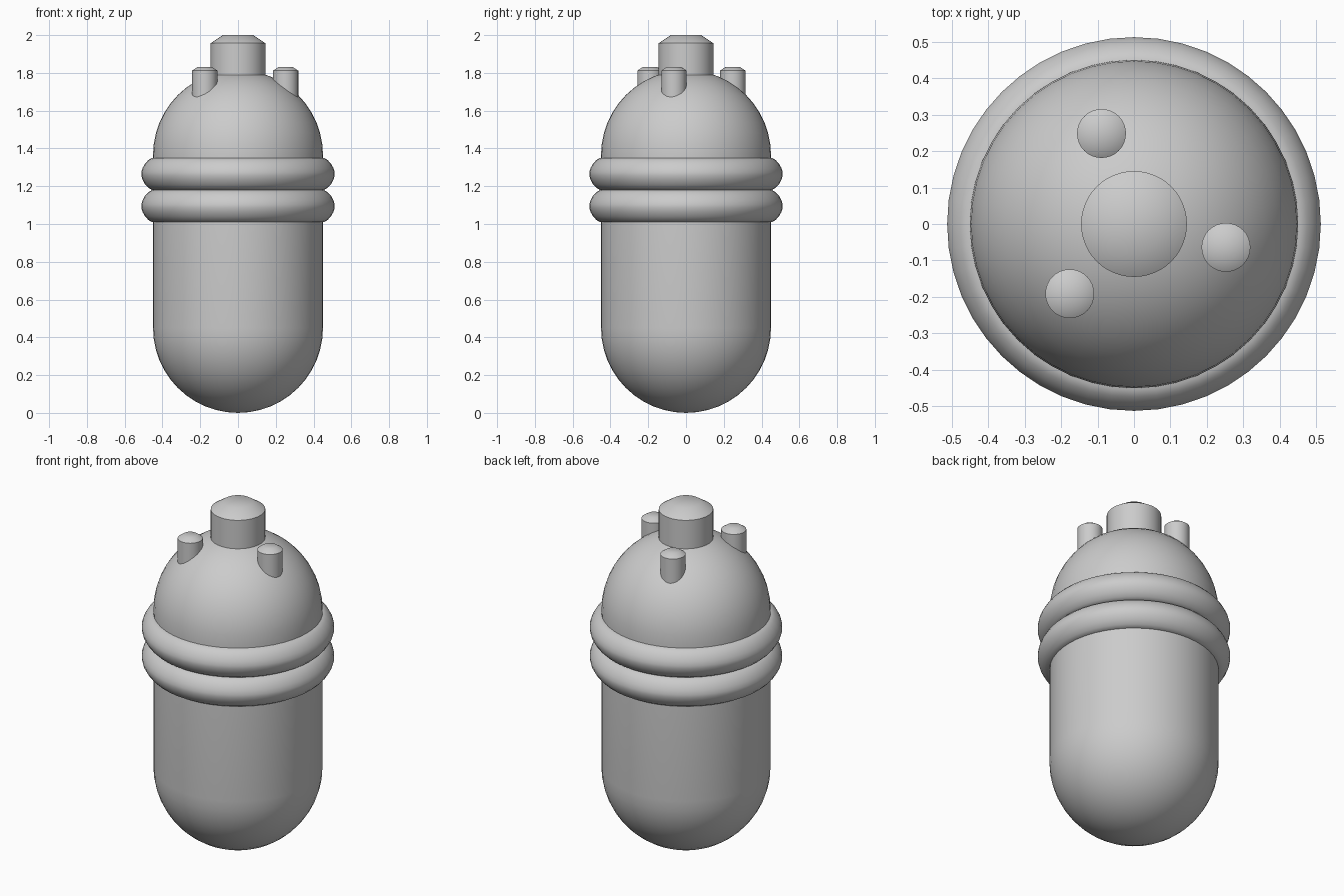
import bpy, bmesh, math

if "Cube" in bpy.data.objects:
    bpy.data.objects.remove(bpy.data.objects["Cube"])


def lathe(name, profile, segs, loc=(0, 0, 0), angle=35, closed=False):
    """Revolve an (r, z) profile around z into a smooth-shaded object."""
    bm = bmesh.new()
    vs = [bm.verts.new((r, 0, z)) for r, z in profile]
    pairs = list(zip(vs, vs[1:])) + ([(vs[-1], vs[0])] if closed else [])
    edges = [bm.edges.new(p) for p in pairs]
    bmesh.ops.spin(bm, geom=vs + edges, axis=(0, 0, 1), cent=(0, 0, 0),
                   angle=math.tau, steps=segs, use_duplicate=False)
    bmesh.ops.remove_doubles(bm, verts=bm.verts, dist=1e-4)
    bmesh.ops.recalc_face_normals(bm, faces=bm.faces)
    mesh = bpy.data.meshes.new(name)
    bm.to_mesh(mesh)
    bm.free()
    ob = bpy.data.objects.new(name, mesh)
    ob.location = loc
    bpy.context.collection.objects.link(ob)
    bpy.ops.object.select_all(action='DESELECT')
    ob.select_set(True)
    bpy.context.view_layer.objects.active = ob
    bpy.ops.object.shade_smooth_by_angle(angle=math.radians(angle))
    return ob


def stud(name, r, r_top, bottom, shoulder, top, segs, xy=(0, 0)):
    """Round post with a chamfered top."""
    return lathe(name, [(0, bottom), (r, bottom), (r, shoulder), (r_top, top), (0, top)],
                 segs, (*xy, 0), 40)


# capsule body: two hemispheres joined by a straight wall
R, LOW, HIGH, N = 0.45, 0.45, 1.365, 12
arc = [math.pi / 2 * i / N for i in range(N + 1)]
body = [(R * math.sin(a), LOW - R * math.cos(a)) for a in arc]
body += [(R * math.cos(a), HIGH + R * math.sin(a)) for a in arc]
lathe("capsule_body", body, 48)

# two stacked rounded bands
half = [(0.455, 0.085), (0.474, 0.074), (0.492, 0.055), (0.506, 0.03), (0.512, 0.008)]
ring = [(0.42, 0.085)] + half + [(r, -z) for r, z in reversed(half)] + [(0.42, -0.085)]
for i, z in enumerate((1.095, 1.265)):
    lathe(f"band_{i + 1}", ring, 48, (0, 0, z), 40, closed=True)

# top cap and three small pegs
stud("top_cap", 0.145, 0.08, 1.70, 1.957, 2.0, 48)
for i, xy in enumerate(((-0.089, 0.248), (0.252, -0.064), (-0.176, -0.191))):
    stud(f"peg_{i + 1}", 0.067, 0.037, 1.62, 1.812, 1.832, 32, xy)
